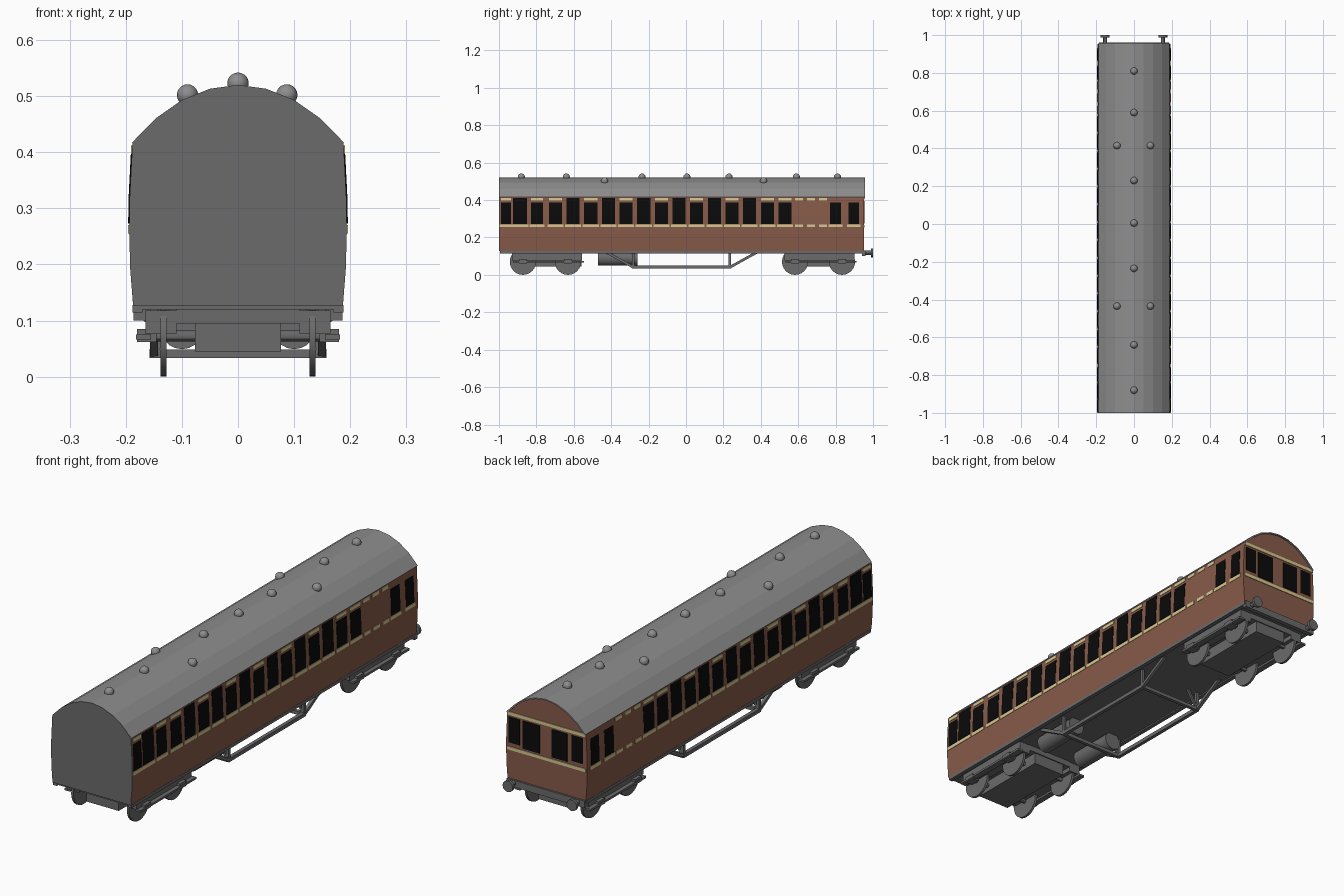
import bpy, bmesh, math
from mathutils import Vector

if "Cube" in bpy.data.objects:
    bpy.data.objects.remove(bpy.data.objects["Cube"])


def material(name, rgb):
    m = bpy.data.materials.new(name)
    m.diffuse_color = (*rgb, 1)
    m.use_nodes = True
    m.node_tree.nodes["Principled BSDF"].inputs["Base Color"].default_value = m.diffuse_color
    return m


BROWN = material("brown_paint", (0.245, 0.105, 0.068))
CREAM = material("cream_lining", (0.68, 0.58, 0.28))
BLACK = material("black_glass", (0.003, 0.003, 0.003))
ROOF = material("roof_grey", (0.27, 0.27, 0.27))
DARK = material("underframe_grey", (0.145, 0.145, 0.145))


def finish(name, bm, mat, smooth=False):
    bmesh.ops.recalc_face_normals(bm, faces=bm.faces[:])
    me = bpy.data.meshes.new(name)
    bm.to_mesh(me)
    bm.free()
    me.materials.append(mat)
    ob = bpy.data.objects.new(name, me)
    bpy.context.collection.objects.link(ob)
    if smooth:
        bpy.ops.object.select_all(action='DESELECT')
        ob.select_set(True)
        bpy.context.view_layer.objects.active = ob
        bpy.ops.object.shade_smooth_by_angle()
    return ob


def prism(name, outline, y0, y1, mat):
    """Extrude an xz outline along y."""
    bm = bmesh.new()
    face = bm.faces.new([bm.verts.new((x, y0, z)) for x, z in outline])
    ext = bmesh.ops.extrude_face_region(bm, geom=[face])["geom"]
    verts = [v for v in ext if isinstance(v, bmesh.types.BMVert)]
    bmesh.ops.translate(bm, verts=verts, vec=(0, y1 - y0, 0))
    return finish(name, bm, mat)


def box(name, x0, x1, y0, y1, z0, z1, mat=DARK):
    return prism(name, [(x0, z0), (x1, z0), (x1, z1), (x0, z1)], y0, y1, mat)


def cylinder(name, centre, radius, depth, axis, mat=DARK, sides=20):
    bm = bmesh.new()
    bmesh.ops.create_cone(bm, cap_ends=True, segments=sides, radius1=radius,
                          radius2=radius, depth=depth)
    rot = Vector((0, 0, 1)).rotation_difference(Vector(axis)).to_matrix()
    bmesh.ops.rotate(bm, verts=bm.verts[:], matrix=rot)
    bmesh.ops.translate(bm, verts=bm.verts[:], vec=centre)
    return finish(name, bm, mat, True)


def beam(name, a, b, t):
    """Square bar between two points."""
    a, b = Vector(a), Vector(b)
    bm = bmesh.new()
    bmesh.ops.create_cube(bm, size=1)
    bmesh.ops.scale(bm, verts=bm.verts[:], vec=(t, t, (b - a).length))
    rot = (b - a).to_track_quat('Z', 'Y').to_matrix()
    bmesh.ops.rotate(bm, verts=bm.verts[:], matrix=rot)
    bmesh.ops.translate(bm, verts=bm.verts[:], vec=(a + b) / 2)
    return finish(name, bm, DARK)


# Cross-section of the coach
SIDE = [(0.187, 0.127), (0.192, 0.19), (0.194, 0.26), (0.193, 0.32), (0.188, 0.417)]
ARC = [(0.189, 0.417), (0.147, 0.46), (0.1, 0.493), (0.05, 0.513), (0, 0.52)]


def mirrored(half):
    """Full run from +x to -x of a half profile ending at x = 0."""
    return half + [(-x, z) for x, z in reversed(half[:-1])]


inner_arc = [(x * 0.975, z - 0.005) for x, z in ARC]
prism("coach_body", mirrored(SIDE + inner_arc[1:]), -0.995, 0.952, BROWN)
prism("roof", mirrored(ARC) + mirrored(inner_arc)[::-1], -0.998, 0.958, ROOF)
prism("front_end_panel", mirrored(SIDE + ARC[1:]), -1.0, -0.9945, DARK)


# Painted side plates that follow the curved sides
def side_x(z):
    for (xa, za), (xb, zb) in zip(SIDE, SIDE[1:]):
        if z <= zb:
            return xa + (xb - xa) * (z - za) / (zb - za)
    return SIDE[-1][0]


def side_plates(name, rects, mat):
    bm = bmesh.new()
    for y0, y1, z0, z1 in rects:
        levels = [z0] + [z for _, z in SIDE if z0 < z < z1] + [z1]
        for s in (-1, 1):
            for za, zb in zip(levels, levels[1:]):
                inner, outer = [[bm.verts.new((s * (side_x(z) + d), y, z))
                                 for y, z in ((y0, za), (y1, za), (y1, zb), (y0, zb))]
                                for d in (-0.001, 0.002)]
                bm.faces.new(outer)
                bm.faces.new(inner[::-1])
                for i in range(4):
                    j = (i + 1) % 4
                    bm.faces.new((inner[i], inner[j], outer[j], outer[i]))
    return finish(name, bm, mat)


windows = [(-0.99, -0.935, 0), (-0.925, -0.85, 1), (-0.83, -0.765, 0),
           (0.77, 0.83, 0), (0.87, 0.925, 0)]
windows += [(-0.733 + 0.0944 * k, -0.663 + 0.0944 * k, k % 2 and k < 13) for k in range(14)]
blanks = [(0.583, 0.626), (0.647, 0.69), (0.711, 0.754)]
side_plates("side_windows", [(a, b, 0.273, 0.41 if tall else 0.386)
                             for a, b, tall in windows], BLACK)
lining = [(a - 0.008, b + 0.008, 0.255, 0.27) for a, b, _ in windows]
lining += [(a, b, z, z + 0.015) for a, b in blanks for z in (0.255, 0.397)]
lining += [(a, b, 0.397, 0.411) for a, b, tall in windows if not tall and b < 0.7]
side_plates("side_lining", lining, CREAM)

# Rear end windows and bands
for x0, x1, z0 in ((0.127, 0.18, 0.285), (0.032, 0.113, 0.275),
                   (-0.1, -0.025, 0.275), (-0.175, -0.12, 0.285)):
    box("rear_window", x0, x1, 0.951, 0.955, z0, 0.395, BLACK)
for z in (0.253, 0.404):
    box("rear_band", -0.188, 0.188, 0.951, 0.955, z, z + 0.014, CREAM)

# Roof ventilators
vents = [(0, y, 0.523) for y in (0.81, 0.59, 0.23, 0.005, -0.235, -0.64, -0.88)]
vents += [(x, y, 0.502) for x in (-0.09, 0.087) for y in (0.415, -0.435)]
for p in vents:
    bm = bmesh.new()
    bmesh.ops.create_uvsphere(bm, u_segments=16, v_segments=10, radius=0.019)
    bmesh.ops.translate(bm, verts=bm.verts[:], vec=p)
    finish("roof_ventilator", bm, ROOF, True)

# Floor and sole bars
box("floor", -0.186, 0.186, -0.995, 0.952, 0.12, 0.128)
box("rear_buffer_beam", -0.186, 0.186, 0.94, 0.96, 0.1, 0.13)
for s in (-1, 1):
    x0, x1 = sorted((s * 0.17, s * 0.188))
    box("sole_bar", x0, x1, -0.995, 0.952, 0.114, 0.1275)
    # Buffers
    cylinder("buffer_shank", (s * 0.153, 0.97, 0.118), 0.011, 0.04, (0, 1, 0), sides=12)
    cylinder("buffer_head", (s * 0.153, 0.994, 0.118), 0.024, 0.012, (0, 1, 0))
    # Gas tanks
    cylinder("gas_tank", (s * 0.1, -0.365, 0.088), 0.039, 0.21, (0, 1, 0))

# Bogies
for y, wheel_ys in ((-0.745, (-0.872, -0.631)), (0.712, (0.583, 0.834))):
    box("bogie_plate", -0.11, 0.11, y - 0.185, y + 0.19, 0.095, 0.12)
    box("bogie_centre", -0.077, 0.077, y - 0.18, y + 0.185, 0.045, 0.1)
    for wy in wheel_ys:
        cylinder("axle", (0, wy, 0.073), 0.01, 0.32, (1, 0, 0), sides=12)
        for s in (-1, 1):
            cylinder("wheel", (s * 0.133, wy, 0.07), 0.07, 0.011, (1, 0, 0), sides=24)
            x0, x1 = sorted((s * 0.145, s * 0.18))
            box("axle_box", x0, x1, wy - 0.022, wy + 0.022, 0.062, 0.085)
    for s in (-1, 1):
        x0, x1 = sorted((s * 0.11, s * 0.165))
        box("bogie_side_frame", x0, x1, y - 0.185, y + 0.19, 0.076, 0.118)
        x0, x1 = sorted((s * 0.155, s * 0.182))
        box("footboard", x0, x1, y - 0.18, y + 0.2, 0.066, 0.075)

# Truss rods under the floor
YA, YB, ZT = -0.282, 0.235, 0.041
for s in (-1, 1):
    x = s * 0.15
    beam("truss_bottom_rod", (x, YA - 0.005, ZT), (x, YB + 0.005, ZT), 0.016)
    beam("truss_diagonal", (x, YA, ZT), (x, -0.43, 0.124), 0.014)
    beam("truss_diagonal", (x, YB, ZT), (x, 0.385, 0.124), 0.014)
    for y in (YA, YB):
        beam("truss_post", (x, y, ZT), (x, y, 0.124), 0.013)
        beam("truss_brace", (x, y, ZT), (s * 0.1, y, 0.122), 0.01)
for y in (YA, YB):
    beam("truss_cross_bar", (-0.15, y, ZT), (0.15, y, ZT), 0.015)
